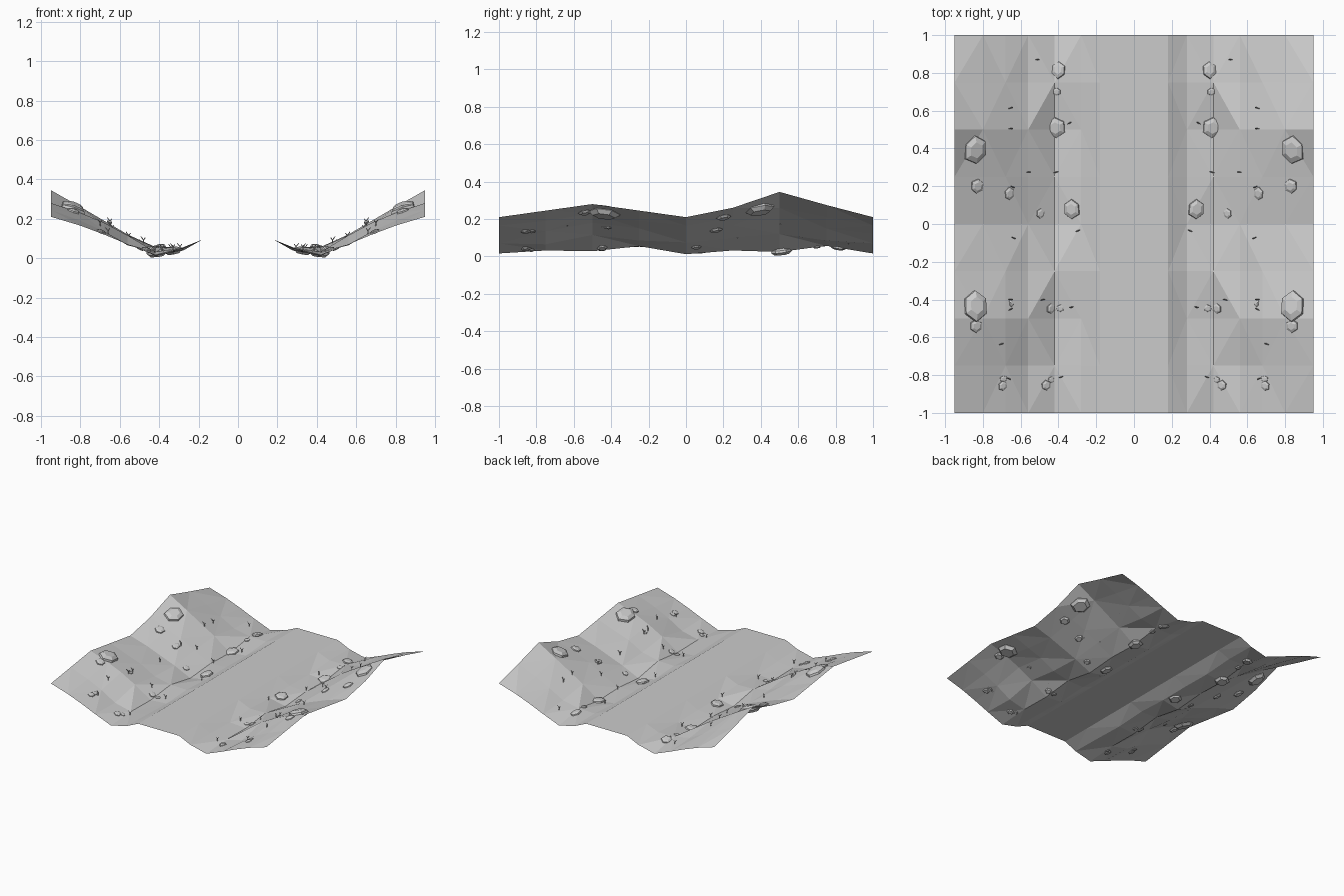
import bpy, bmesh, math, random
from mathutils import Vector, Matrix
from mathutils.bvhtree import BVHTree

if "Cube" in bpy.data.objects:
    bpy.data.objects.remove(bpy.data.objects["Cube"])

random.seed(4)
ROAD_Z = 0.095


def finish(bm, name, mirror=True):
    me = bpy.data.meshes.new(name)
    bm.normal_update()
    bm.to_mesh(me)
    ob = bpy.data.objects.new(name, me)
    bpy.context.collection.objects.link(ob)
    if mirror:
        ob.modifiers.new("mirror", 'MIRROR').use_mirror_merge = False
    return ob


# Road: flat strip along y
bm = bmesh.new()
bm.faces.new([bm.verts.new(p) for p in
              [(-.18, -1, ROAD_Z), (.18, -1, ROAD_Z), (.18, 1, ROAD_Z), (-.18, 1, ROAD_Z)]])
finish(bm, "road", False)

# Bank: faceted ditch and slope, columns across x and rows along y
cols = [.18, .28, .42, .56, .68, .80, .95]
rows = [
    [.050, .016, .070, .120, .165, .21],
    [.045, .032, .065, .135, .190, .245],
    [.038, .028, .115, .180, .230, .28],
    [.052, .055, .085, .150, .190, .245],
    [.040, .012, .075, .120, .165, .21],
    [.042, .032, .100, .165, .210, .26],
    [.038, .024, .120, .190, .260, .345],
    [.055, .057, .085, .150, .210, .275],
    [.050, .016, .070, .120, .165, .21],
]
bank = bmesh.new()
grid = [[bank.verts.new((x, -1 + .25 * j, z)) for x, z in zip(cols, [ROAD_Z] + r)]
        for j, r in enumerate(rows)]
for j in range(8):
    for i in range(6):
        a, b = grid[j][i], grid[j][i + 1]
        d, c = grid[j + 1][i], grid[j + 1][i + 1]
        if (i + j) % 2:
            bank.faces.new((a, b, c))
            bank.faces.new((a, c, d))
        else:
            bank.faces.new((a, b, d))
            bank.faces.new((b, c, d))
bank.normal_update()
tree = BVHTree.FromBMesh(bank)
finish(bank, "bank")


def ground(x, y):
    hit, normal, _, _ = tree.ray_cast(Vector((x, y, 2)), Vector((0, 0, -1)))
    return hit, normal


# Rocks: flat, bevelled hexagonal boulders half sunk into the slope
def add_rock(bm, x, y, rx, ry):
    hit, n = ground(x, y)
    h = .38 * (rx + ry) / 2
    rot = Vector((0, 0, 1)).rotation_difference(n).to_matrix().to_4x4()
    m = Matrix.Translation(hit) @ rot
    turn = random.uniform(-.2, .2)
    jit = [random.uniform(.92, 1.06) for _ in range(6)]
    rings = []
    for s, z in [(.7, -.8), (1, -.1), (.95, .5), (.55, 1)]:
        ring = []
        for k in range(6):
            t = math.tau * (k + .5) / 6 + turn
            v = m @ Vector((rx * 1.06 * s * jit[k] * math.cos(t), ry * s * jit[k] * math.sin(t), z * h))
            v.z = max(v.z, 0)
            ring.append(bm.verts.new(v))
        rings.append(ring)
    for lo, hi in zip(rings, rings[1:]):
        for k in range(6):
            bm.faces.new((lo[k], lo[(k + 1) % 6], hi[(k + 1) % 6], hi[k]))
    bm.faces.new(rings[0][::-1])
    bm.faces.new(rings[-1])


rocks = bmesh.new()
for r in [(.84, .395, .065, .08), (.83, .20, .036, .042), (.66, .16, .025, .036),
          (.495, .055, .023, .027), (.33, .08, .044, .053), (.415, .51, .050, .056),
          (.41, .70, .022, .023), (.40, .815, .038, .046), (.84, -.435, .068, .085),
          (.835, -.54, .034, .036), (.44, -.447, .025, .028), (.39, -.447, .02, .02),
          (.65, -.42, .012, .022), (.465, -.855, .027, .028), (.438, -.825, .018, .018),
          (.695, -.857, .025, .028), (.69, -.82, .02, .018)]:
    add_rock(rocks, *r)
finish(rocks, "rocks")


# Twigs: thin stem splitting into a fork
def add_stick(bm, p, q, r):
    d = q - p
    m = Matrix.Translation((p + q) / 2) @ d.to_track_quat('Z', 'Y').to_matrix().to_4x4()
    bmesh.ops.create_cone(bm, cap_ends=True, segments=4, radius1=r, radius2=r * .6,
                          depth=d.length, matrix=m)


twigs = bmesh.new()
for x, y in [(.51, .87), (.65, .615), (.65, .505), (.34, .535), (.555, .275), (.41, .275),
             (.635, -.075), (.64, .195), (.65, -.40), (.65, -.45), (.48, -.40), (.33, -.44),
             (.70, -.635), (.385, -.81), (.66, -.82), (.295, -.035)]:
    base, _ = ground(x, y)
    a = random.uniform(-.5, .5)
    side = Vector((math.cos(a), math.sin(a), 0)) * .014
    fork = base + Vector((0, 0, .016))
    add_stick(twigs, base, fork, .004)
    add_stick(twigs, fork, fork + side + Vector((0, 0, .018)), .003)
    add_stick(twigs, fork, fork - side * .7 + Vector((0, 0, .013)), .003)
finish(twigs, "twigs")
